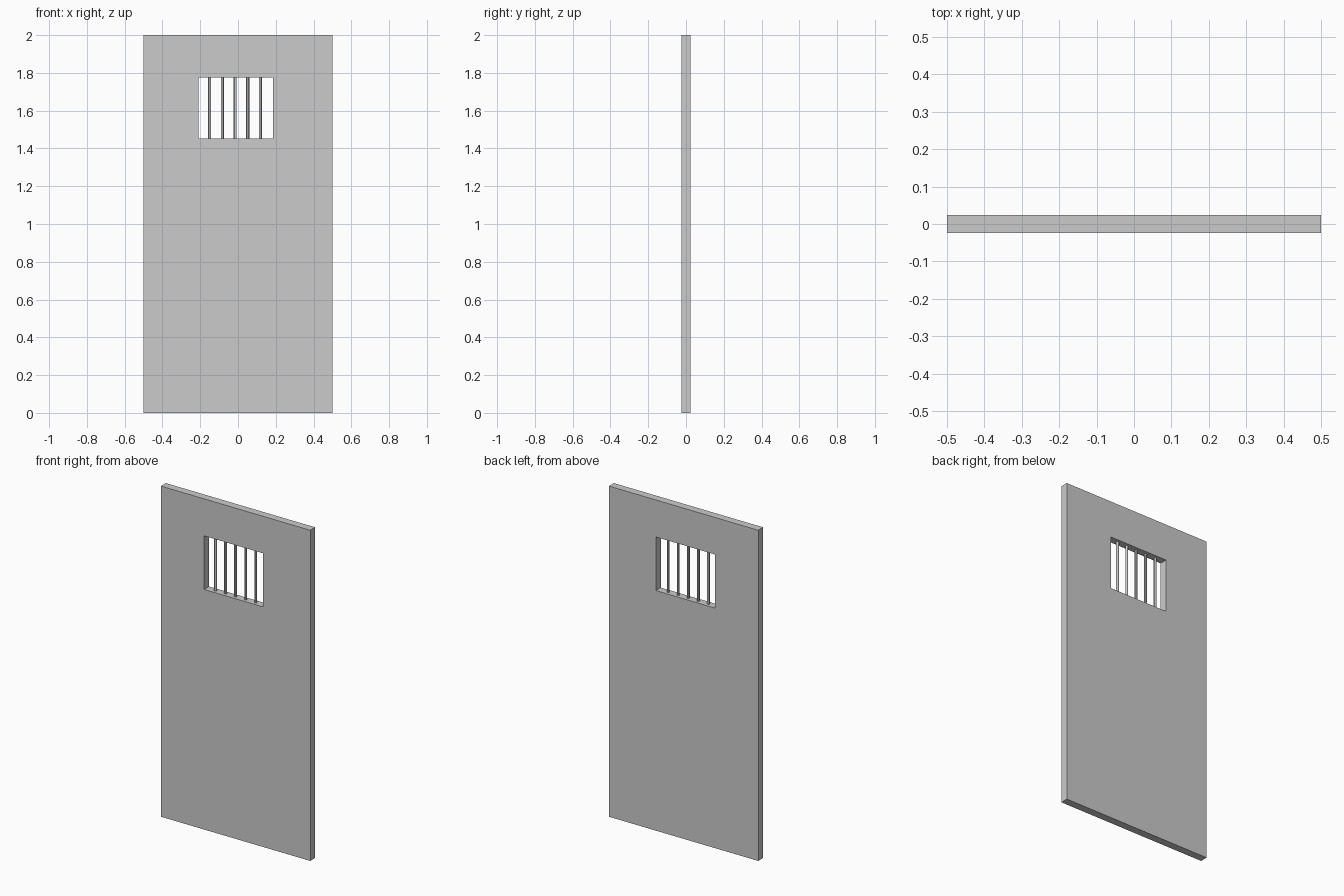
import bpy, bmesh

if "Cube" in bpy.data.objects:
    bpy.data.objects.remove(bpy.data.objects["Cube"])

W, H, T = 0.5, 2.0, 0.0235            # half width, height, half thickness
X0, X1, Z0, Z1 = -0.21, 0.185, 1.452, 1.776   # window opening


def add_object(name, bm):
    bmesh.ops.recalc_face_normals(bm, faces=bm.faces)
    mesh = bpy.data.meshes.new(name)
    bm.to_mesh(mesh)
    bm.free()
    obj = bpy.data.objects.new(name, mesh)
    bpy.context.collection.objects.link(obj)
    return obj


# Door panel: a ring of four quads around the window, extruded to thickness
bm = bmesh.new()
outer = [bm.verts.new((x, -T, z)) for x, z in ((-W, 0), (W, 0), (W, H), (-W, H))]
inner = [bm.verts.new((x, -T, z)) for x, z in ((X0, Z0), (X1, Z0), (X1, Z1), (X0, Z1))]
faces = [bm.faces.new((outer[i], outer[(i + 1) % 4], inner[(i + 1) % 4], inner[i]))
         for i in range(4)]
ext = bmesh.ops.extrude_face_region(bm, geom=faces, use_keep_orig=True)
verts = [g for g in ext["geom"] if isinstance(g, bmesh.types.BMVert)]
bmesh.ops.translate(bm, verts=verts, vec=(0, 2 * T, 0))
add_object("door_panel", bm)

# Five round window bars
for i in range(5):
    bpy.ops.mesh.primitive_cylinder_add(
        vertices=12, radius=0.008, depth=Z1 - Z0 + 0.01,
        location=(-0.15 + 0.0672 * i, 0, (Z0 + Z1) / 2))
    bar = bpy.context.object
    bar.name = f"window_bar_{i + 1}"
    bpy.ops.object.shade_smooth_by_angle()
